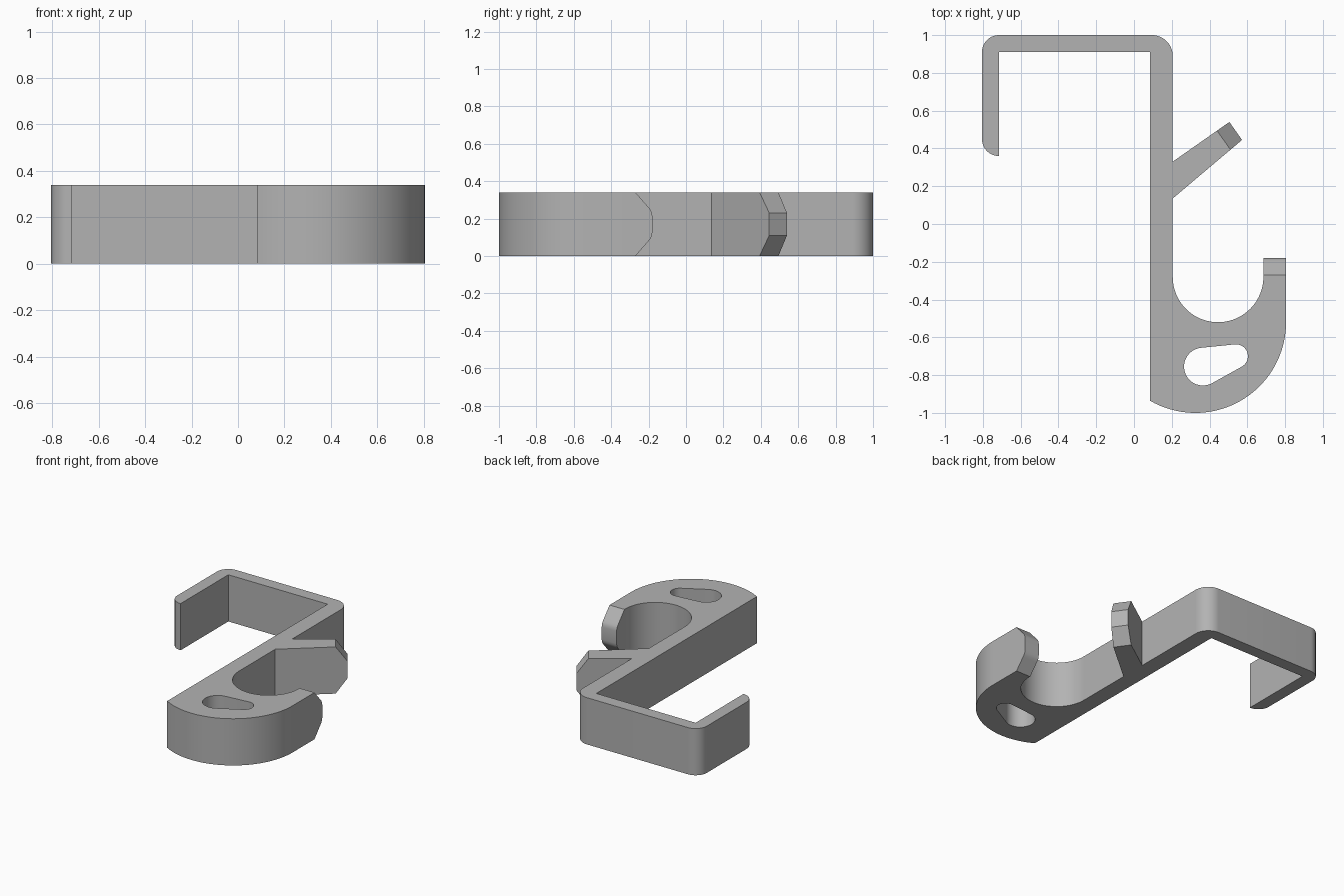
import bpy, bmesh, math
from mathutils import Vector

if "Cube" in bpy.data.objects:
    bpy.data.objects.remove(bpy.data.objects["Cube"])

HEIGHT = 0.34
grey = bpy.data.materials.new("plain grey")
grey.diffuse_color = (0.45, 0.45, 0.45, 1)
grey.use_nodes = True
grey.node_tree.nodes["Principled BSDF"].inputs["Base Color"].default_value = grey.diffuse_color


def arc(cx, cy, r, start, end, n):
    """Points on an arc, angles in degrees."""
    return [(cx + r * math.cos(math.radians(start + (end - start) * i / n)),
             cy + r * math.sin(math.radians(start + (end - start) * i / n)))
            for i in range(n + 1)]


def finish(bm, name):
    bmesh.ops.recalc_face_normals(bm, faces=bm.faces)
    mesh = bpy.data.meshes.new(name)
    bm.to_mesh(mesh)
    bm.free()
    mesh.materials.append(grey)
    ob = bpy.data.objects.new(name, mesh)
    bpy.context.collection.objects.link(ob)
    bpy.ops.object.select_all(action='DESELECT')
    ob.select_set(True)
    bpy.context.view_layer.objects.active = ob
    bpy.ops.object.shade_smooth_by_angle(angle=math.radians(30))
    return ob


def plate(name, loops):
    """Fill an outline with holes and extrude it upwards."""
    bm = bmesh.new()
    for pts in loops:
        vs = [bm.verts.new((x, y, 0)) for x, y in pts]
        for a, b in zip(vs, vs[1:] + vs[:1]):
            bm.edges.new((a, b))
    bmesh.ops.triangle_fill(bm, edges=bm.edges[:], use_beauty=True, normal=(0, 0, 1))
    ext = bmesh.ops.extrude_face_region(bm, geom=bm.faces[:], use_keep_orig=True)
    top = [g for g in ext["geom"] if isinstance(g, bmesh.types.BMVert)]
    bmesh.ops.translate(bm, verts=top, vec=(0, 0, HEIGHT))
    return finish(bm, name)


def pointed_block(name, corners, levels):
    """Stack quads a-b-c-d; side b-c is pulled back by a different amount at each height."""
    a, b, c, d = [Vector(p) for p in corners]
    along = ((b - a).normalized() + (c - d).normalized()).normalized()
    across = Vector((-along.y, along.x))
    bm = bmesh.new()
    rings = []
    for z, back in levels:
        pull = lambda p, q: q - (q - p) * (back / (q - p).dot(along))
        ring = [a, pull(a, b), pull(d, c), d]
        rings.append([bm.verts.new((p.x, p.y, z)) for p in ring])
    for lo, hi in zip(rings, rings[1:]):
        for i in range(4):
            j = (i + 1) % 4
            bm.faces.new((lo[i], lo[j], hi[j], hi[i]))
    bm.faces.new(rings[0])
    bm.faces.new(rings[-1])
    return finish(bm, name)


# Main body: door clip, stem and hook bowl
outline = (
    [(-0.715, 0.91), (-0.715, 0.36)]
    + arc(-0.715, 0.45, 0.09, 265, 180, 12)
    + arc(-0.715, 0.91, 0.09, 180, 90, 12)
    + arc(0.095, 0.89, 0.11, 90, 0, 14)
    + arc(0.445, -0.28, 0.24, 180, 360, 40)
    + [(0.805, -0.28)]
    + arc(0.325, -0.52, 0.48, 0, -120, 40)
    + [(0.085, 0.91)]
)

# Rounded slot: hull of a large and a small circle
big, small, r1, r2 = Vector((0.365, -0.755)), Vector((0.54, -0.70)), 0.1, 0.063
d = small - big
heading = math.degrees(math.atan2(d.y, d.x))
spread = math.degrees(math.acos((r1 - r2) / d.length))
slot = (arc(*big, r1, heading + spread, heading + 360 - spread, 24)
        + arc(*small, r2, heading - spread, heading + spread, 18))
plate("hook_body", [outline, slot])

# Hook tip, with softened bevels above and below
half = [(0, 0.09), (0.078, 0.022), (0.092, 0.010), (0.107, 0.003), (0.125, 0)]
levels = half + [(HEIGHT - z, b) for z, b in reversed(half)]
pointed_block("hook_tip", [(0.685, -0.28), (0.685, -0.18), (0.805, -0.18), (0.805, -0.28)], levels)

# Slanted peg with a sharply bevelled end
pointed_block("slanted_peg", [(0.205, 0.33), (0.505, 0.54), (0.572, 0.445), (0.205, 0.135)],
              [(0, 0.08), (0.11, 0), (0.23, 0), (HEIGHT, 0.08)])
